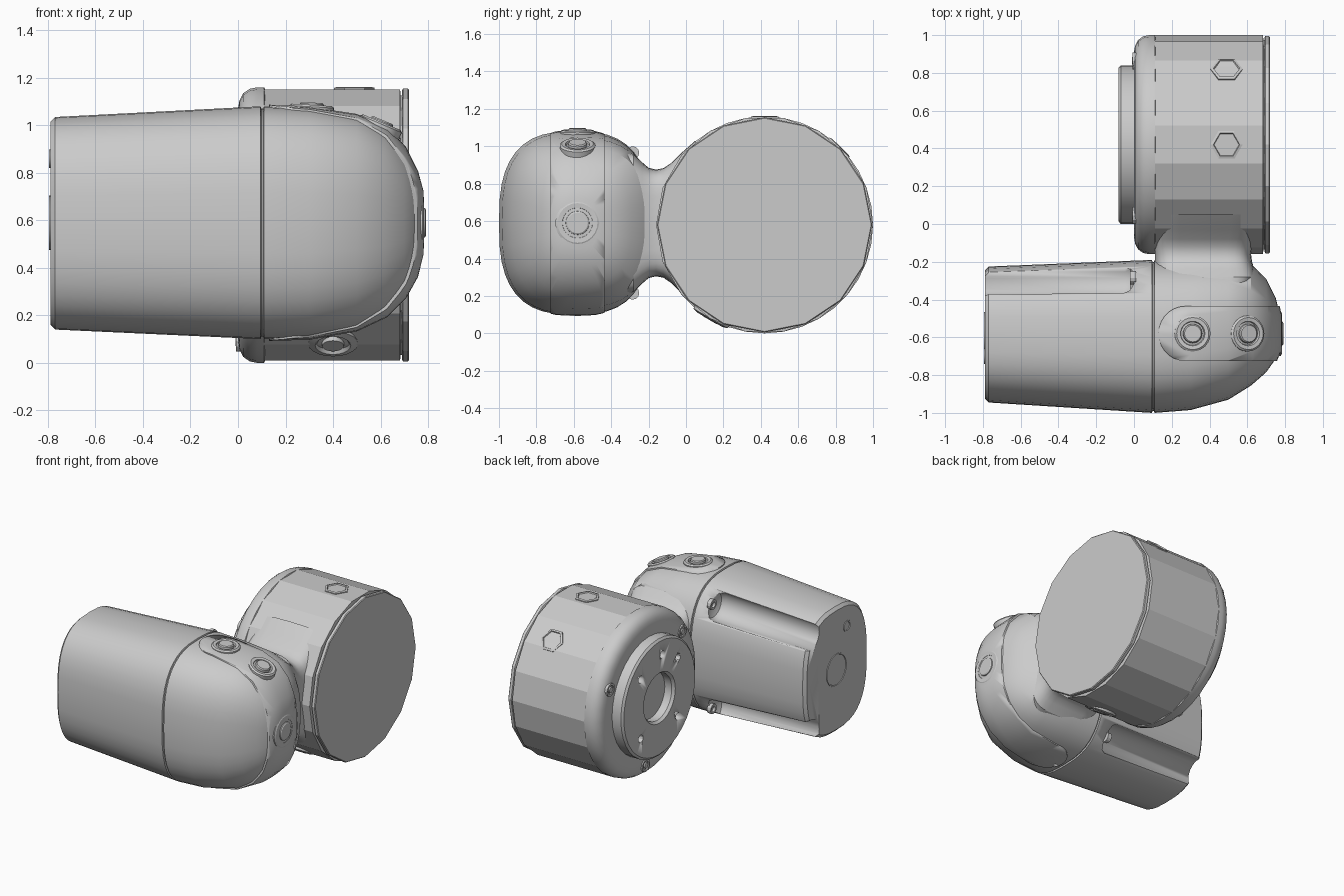
import bpy, bmesh, math
from mathutils import Vector, Matrix

if "Cube" in bpy.data.objects:
    bpy.data.objects.remove(bpy.data.objects["Cube"])

DY, DZ = 0.42, 0.58          # drum axis
BY, BZ = -0.58, 0.59         # housing axis


def finish(name, bm, smooth):
    bmesh.ops.recalc_face_normals(bm, faces=bm.faces)
    me = bpy.data.meshes.new(name)
    bm.to_mesh(me)
    bm.free()
    ob = bpy.data.objects.new(name, me)
    bpy.context.collection.objects.link(ob)
    bpy.ops.object.select_all(action='DESELECT')
    bpy.context.view_layer.objects.active = ob
    ob.select_set(True)
    if smooth:
        bpy.ops.object.shade_smooth_by_angle(angle=math.radians(smooth))
    return ob


def loft(name, rings, smooth=28):
    """Skin a list of point rings and close both ends."""
    bm = bmesh.new()
    vs = [[bm.verts.new(p) for p in r] for r in rings]
    n = len(vs[0])
    for a, b in zip(vs, vs[1:]):
        for i in range(n):
            bm.faces.new((a[i], a[(i + 1) % n], b[(i + 1) % n], b[i]))
    bm.faces.new(vs[0])
    bm.faces.new(vs[-1])
    return finish(name, bm, smooth)


def lathe(name, profile, origin, axis, segs=24, smooth=28):
    """Revolve (radius, height) points about an axis through origin."""
    m = Matrix.Translation(origin) @ Vector(axis).to_track_quat('Z', 'Y').to_matrix().to_4x4()
    rings = [[m @ Vector((r * math.cos(2 * math.pi * i / segs), r * math.sin(2 * math.pi * i / segs), h))
              for i in range(segs)] for r, h in profile]
    return loft(name, rings, smooth)


def boolean(ob, cutter, op='DIFFERENCE'):
    mod = ob.modifiers.new(op.lower(), 'BOOLEAN')
    mod.operation, mod.object, mod.solver = op, cutter, 'EXACT'
    bpy.context.view_layer.objects.active = ob
    bpy.ops.object.modifier_apply(modifier=mod.name)
    bpy.data.objects.remove(cutter)


def oval(u0, u1, v0, v1, power, n):
    """Superellipse points filling a rectangle."""
    pts = []
    for i in range(n):
        c, s = math.cos(2 * math.pi * i / n), math.sin(2 * math.pi * i / n)
        pts.append(((u0 + u1) / 2 + (u1 - u0) / 2 * math.copysign(abs(c) ** (2 / power), c),
                    (v0 + v1) / 2 + (v1 - v0) / 2 * math.copysign(abs(s) ** (2 / power), s)))
    return pts


# Motor housing: sections as x, y low, y high, z low, z high
SECTIONS = [(-0.79, -0.925, -0.245, 0.16, 1.015), (-0.77, -0.945, -0.225, 0.14, 1.035),
            (0.095, -1.0, -0.19, 0.10, 1.08), (0.098, -0.99, -0.20, 0.11, 1.07),
            (0.106, -0.99, -0.20, 0.11, 1.07), (0.109, -1.0, -0.19, 0.10, 1.08),
            (0.3, -0.985, -0.19, 0.105, 1.07), (0.5, -0.93, -0.19, 0.14, 1.04),
            (0.62, -0.855, -0.21, 0.20, 0.985), (0.70, -0.785, -0.29, 0.28, 0.90),
            (0.75, -0.715, -0.39, 0.37, 0.80), (0.772, -0.66, -0.48, 0.46, 0.72)]


def housing(name, grow=0.0):
    rings = [[(x + (grow if x > 0.5 else 0), y, z) for y, z in
              oval(y0 - grow, y1 + grow, z0 - grow, z1 + grow, 2.75, 40)]
             for x, y0, y1, z0, z1 in SECTIONS]
    return loft(name, rings)


body = housing("motor_housing")

# Two channels along the corners facing the drum, each with a screw at its end
for z, s, tag in ((0.965, 1, "upper"), (0.215, -1, "lower")):
    cutter = lathe("channel_cutter", [(0.10, -0.95), (0.105, -0.05), (0.09, -0.02), (0.05, 0.0)],
                   (0, -0.285, z), (1, 0, 0.03 * s), 20)
    boolean(body, cutter)
    lathe(tag + "_channel_screw", [(0.035, 0.0), (0.035, 0.03), (0.02, 0.03), (0.018, 0.015)],
          (0.01, -0.285, z), (-1, 0, 0), 12)

# Raised control strip wrapping over the rounded end
strip = housing("control_strip", 0.008)
outline = [(0.27 + 0.14 * math.cos(a), BY + 0.145 * math.sin(a))
           for a in (math.pi / 2 + math.pi * i / 14 for i in range(15))]
outline += [(1.0, BY - 0.145), (1.0, BY + 0.145)]
boolean(strip, loft("strip_cutter", [[(x, y, z) for x, y in outline] for z in (-0.2, 1.3)]), 'INTERSECT')

# Push buttons: two on top, one on the rounded end
BUTTON = [(0.095, -0.03), (0.095, 0.006), (0.085, 0.014), (0.065, 0.012), (0.06, -0.002),
          (0.052, -0.002), (0.05, 0.018), (0.044, 0.024)]
lathe("top_button_rear", BUTTON, (0.31, BY, 1.072), (0.06, 0, 1))
lathe("top_button_front", BUTTON, (0.6, BY, 1.0), (0.42, 0, 1))
lathe("end_button", [(r * 1.25, h * 0.8) for r, h in BUTTON], (0.772, BY, BZ), (1, 0, 0))

# Round plate and screw on the flat end of the housing
lathe("end_plate", [(0.115, -0.01), (0.115, 0.005), (0.107, 0.005), (0.105, 0.001)],
      (-0.79, BY, BZ), (-1, 0, 0), 28)
lathe("end_screw", [(0.04, -0.01), (0.04, 0.005), (0.03, 0.005), (0.028, 0.0)],
      (-0.79, -0.70, 0.86), (-1, 0, 0), 14)

# Waisted neck joining housing and drum
neck = [(-0.40, 0.40, 0.60), (-0.28, 0.37, 0.645), (-0.235, 0.325, 0.635), (-0.20, 0.295, 0.625),
        (-0.16, 0.285, 0.62), (-0.12, 0.293, 0.625), (-0.08, 0.32, 0.635), (-0.03, 0.37, 0.65),
        (0.05, 0.44, 0.65)]
loft("neck", [[(x, y, z) for x, z in oval(0.11, x1, BZ - h, BZ + h, 5, 36)] for y, h, x1 in neck])

# Drum body with thin end cap
lathe("drum", [(0.575, 0.10), (0.58, 0.11), (0.58, 0.682), (0.56, 0.685)],
      (0, DY, DZ), (1, 0, 0), 18, 0)
lathe("drum_cap_seam", [(0.555, 0.67), (0.555, 0.70)], (0, DY, DZ), (1, 0, 0), 18, 0)
lathe("drum_cap", [(0.565, 0.69), (0.575, 0.695), (0.575, 0.715), (0.57, 0.72)],
      (0, DY, DZ), (1, 0, 0), 16, 0)

# Rounded front ring and output flange
lathe("drum_ring", [(0.49, 0.0), (0.525, 0.006), (0.555, 0.022), (0.574, 0.05), (0.58, 0.08),
                    (0.58, 0.11), (0.57, 0.115)], (0, DY, DZ), (1, 0, 0), 36)
flange = lathe("output_flange", [(0.165, -0.01), (0.165, -0.065), (0.18, -0.083), (0.405, -0.083),
                                 (0.42, -0.07), (0.42, 0.02)], (0, DY, DZ), (1, 0, 0), 36)
for deg in (45, 97, 135, 225, 315):
    a = math.radians(deg)
    boolean(flange, lathe("bolt_hole_cutter", [(0.028, -0.12), (0.028, -0.04)],
                          (0, DY + 0.3 * math.cos(a), DZ + 0.3 * math.sin(a)), (1, 0, 0), 12))

# Socket screws around the ring
for i, deg in enumerate((25, 140, 275)):
    a = math.radians(deg)
    lathe(f"ring_screw_{i + 1}", [(0.045, -0.02), (0.045, 0.008), (0.032, 0.008), (0.03, 0.0),
                                  (0.02, 0.0), (0.02, 0.01)],
          (0, DY + 0.49 * math.cos(a), DZ + 0.49 * math.sin(a)), (-1, 0, 0), 12)

# Hexagonal plugs on the drum wall
for i, deg in enumerate((90, 46)):
    a = math.radians(deg)
    n = Vector((0, math.cos(a), math.sin(a)))
    lathe(f"hex_plug_{i + 1}", [(0.085, -0.03), (0.085, 0.008), (0.07, 0.012), (0.066, 0.004)],
          Vector((0.49, DY, DZ)) + n * 0.57, n, 6, 0)

# Round port low on the drum wall
a = math.radians(240)
n = Vector((0, math.cos(a), math.sin(a)))
lathe("cable_port", [(0.11, -0.03), (0.105, 0.008), (0.075, 0.016), (0.06, 0.0), (0.05, 0.0), (0.045, 0.018)],
      Vector((0.4, DY, DZ)) + n * 0.57, n, 20)
